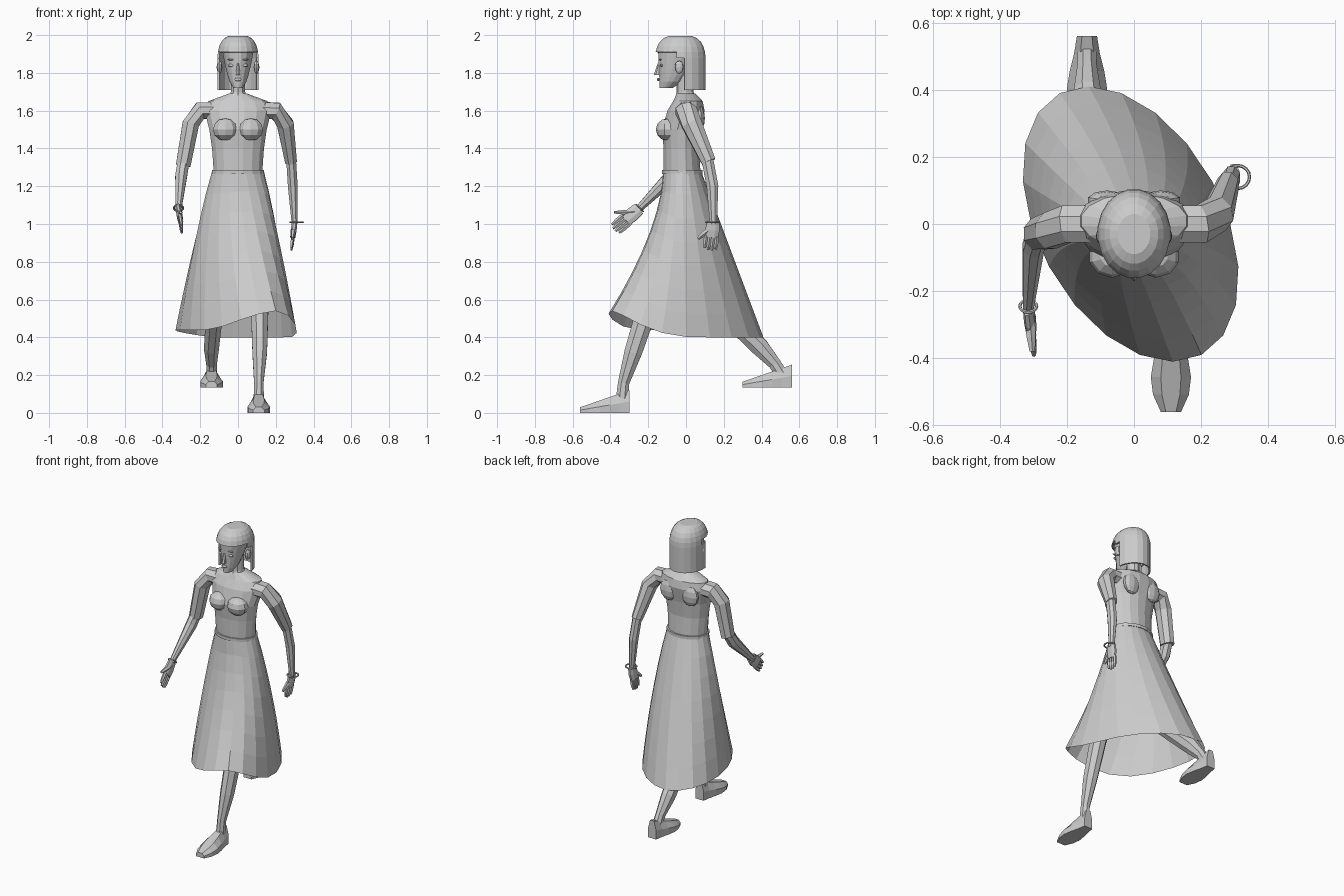
import bpy
import bmesh
from math import sin, cos, pi, tau
from mathutils import Vector

if "Cube" in bpy.data.objects:
    bpy.data.objects.remove(bpy.data.objects["Cube"])

colour = (.6, .6, .6, 1)
grey = bpy.data.materials.new("plain_grey")
grey.use_nodes = True
grey.diffuse_color = colour
grey.node_tree.nodes["Principled BSDF"].inputs["Base Color"].default_value = colour


def finish(name, bm):
    """Turn a bmesh into a grey object."""
    bmesh.ops.recalc_face_normals(bm, faces=bm.faces)
    mesh = bpy.data.meshes.new(name)
    bm.to_mesh(mesh)
    bm.free()
    mesh.materials.append(grey)
    part = bpy.data.objects.new(name, mesh)
    bpy.context.collection.objects.link(part)
    return part


def skin(rings, cap_start=True, cap_end=True):
    """Join equal rings of points into one surface."""
    bm = bmesh.new()
    rows = [[bm.verts.new(point) for point in ring] for ring in rings]
    count = len(rows[0])
    for lower, upper in zip(rows, rows[1:]):
        for i in range(count):
            j = (i + 1) % count
            bm.faces.new((lower[i], lower[j], upper[j], upper[i]))
    if cap_start:
        bm.faces.new(rows[0])
    if cap_end:
        bm.faces.new(rows[-1])
    return bm


def oval(centre, across, along, sides):
    """Ring of points spanned by two radius vectors."""
    angles = [tau * (i + .5) / sides for i in range(sides)]
    return [centre + across * cos(a) + along * sin(a) for a in angles]


def stack(levels, sides=16, **caps):
    """Level ovals given as height, half width, front and back."""
    rings = []
    for height, width, front, back in levels:
        centre = Vector((0, (front + back) / 2, height))
        across, along = Vector((width, 0, 0)), Vector((0, (back - front) / 2, 0))
        rings.append(oval(centre, across, along, sides))
    return skin(rings, **caps)


def limb(name, joints, sides=8, depth=1.2):
    """Tube through joints given as x, y, z and radius."""
    points = [Vector(joint[:3]) for joint in joints]
    rings = []
    for k, point in enumerate(points):
        before, after = points[max(k - 1, 0)], points[min(k + 1, len(points) - 1)]
        heading = (after - before).normalized()
        along = Vector((0, 1, 0))
        along = (along - heading * along.dot(heading)).normalized()
        across = along.cross(heading)
        radius = joints[k][3]
        rings.append(oval(point, across * radius, along * radius * depth, sides))
    finish(name, skin(rings))


def blob(name, location, size):
    """Faceted ellipsoid."""
    bm = bmesh.new()
    bmesh.ops.create_uvsphere(bm, u_segments=10, v_segments=6, radius=1)
    bmesh.ops.scale(bm, vec=size, verts=bm.verts)
    bmesh.ops.translate(bm, vec=location, verts=bm.verts)
    finish(name, bm)


def bracelet(name, location, radius, tilt):
    bpy.ops.mesh.primitive_torus_add(location=location, rotation=(tilt, 0, 0), major_radius=radius,
                                     minor_radius=.005, major_segments=16, minor_segments=6)
    hoop = bpy.context.object
    hoop.name = name
    hoop.data.materials.append(grey)


# Skirt: an oval waist that twists into a slanted, striding hem
def skirt_point(angle, drop):
    fullness = drop ** 1.6 if sin(angle) < 0 else drop
    front_rise = max(0, cos(angle + 1.3)) ** 3
    side_rise = max(0, -cos(angle))
    hem_height = .4 + .14 * front_rise + .04 * side_rise
    width = .137 + .185 * drop ** .9
    depth = .1 + .31 * fullness
    return Vector((width * cos(angle + .4 * drop) - .01 * drop,
                   depth * sin(angle) - .02 * (1 - drop),
                   1.28 + (hem_height - 1.28) * drop))


rows = 7
panels = 20
skirt_rings = [[skirt_point(tau * i / panels, row / rows) for i in range(panels)] for row in range(rows + 1)]
finish("skirt", skin(skirt_rings, cap_start=False, cap_end=False))

# Bodice, waistband and neck
finish("bodice", stack([(1.26, .13, -.12, .08), (1.4, .14, -.12, .07), (1.5, .155, -.13, .08),
                        (1.6, .18, -.1, .1), (1.65, .16, -.07, .09), (1.69, .05, -.05, .05)]))
finish("waistband", stack([(1.265, .14, -.13, .09), (1.285, .14, -.13, .09)]))
finish("neck", stack([(1.65, .06, -.06, .06), (1.7, .04, -.05, .04), (1.8, .04, -.05, .04)], sides=10))


# Head widening from a narrow chin
def head_level(t):
    spread = t ** .6
    return 1.72 + .2 * t, .025 + .06 * spread, -.15 + .01 * (1 - t), .15 * spread - .07


finish("head", stack([head_level(i / 6) for i in range(7)]))
finish("nose", stack([(1.79, .014, -.17, -.13), (1.85, .006, -.15, -.13)], sides=6))
blob("lips", (0, -.147, 1.765), (.02, .007, .009))


# Bob hair: straight sides under a dome, open around the face
def hair_level(height, size):
    return height, .11 * size, -.03 - .135 * size, -.03 + .135 * size


dome = [pi / 12 * i for i in range(6)]
levels = [hair_level(1.71, 1), hair_level(1.8, 1)]
levels += [hair_level(1.88 + .12 * sin(a), cos(a) ** .6) for a in dome]
hair_mesh = stack(levels, sides=20, cap_start=False)
centres = {face: face.calc_center_median() for face in hair_mesh.faces}
opening = [face for face, c in centres.items() if c.z < 1.9 and c.y < -.03]
bmesh.ops.delete(hair_mesh, geom=opening, context='FACES')
hair = finish("hair", hair_mesh)
shell = hair.modifiers.new("thickness", 'SOLIDIFY')
shell.thickness = .01
shell.offset = -1


# Shoes: flat soles, tall at the heel and low at the toe
def shoe(name, x, heel, sole):
    rings = []
    for i in range(6):
        t = i / 5
        width = .03 + .03 * sin(pi * t ** 1.5)
        height = .03 + .09 * (1 - t)
        y = heel - .26 * t
        right_half = [Vector((x + width, y, sole)), Vector((x + width, y, sole + height / 2)),
                      Vector((x + width / 2, y, sole + height))]
        left_half = [Vector((2 * x - p.x, p.y, p.z)) for p in reversed(right_half)]
        rings.append(right_half + left_half)
    finish(name, skin(rings))


shoe("left_shoe", .11, -.3, 0)
shoe("right_shoe", -.14, .56, .135)

# Legs from ankle to hip
limb("left_leg", [(.11, -.34, .06, .03), (.11, -.33, .16, .027), (.115, -.28, .32, .042),
                  (.115, -.2, .57, .05), (.07, 0, 1.1, .07)])
limb("right_leg", [(-.14, .52, .18, .03), (-.14, .47, .26, .03), (-.14, .39, .35, .043),
                   (-.12, .16, .58, .05), (-.07, 0, 1.1, .07)])

# Short sleeves and forearms
limb("left_sleeve", [(.1, 0, 1.6, .05), (.2, 0, 1.6, .05), (.25, .03, 1.53, .048),
                     (.28, .12, 1.33, .034)])
limb("right_sleeve", [(-.1, 0, 1.6, .05), (-.2, 0, 1.6, .05), (-.25, -.02, 1.53, .048),
                      (-.29, -.03, 1.31, .042)])
limb("left_forearm", [(.28, .11, 1.36, .028), (.29, .14, 1.2, .028), (.3, .145, 1, .017)])
limb("right_forearm", [(-.285, -.02, 1.35, .033), (-.3, -.07, 1.26, .034), (-.315, -.25, 1.08, .017)])


# Hands: a flat palm, four fingers and a thumb
def hand(side, wrist, knuckle):
    wrist, knuckle = Vector(wrist), Vector(knuckle)
    reach = knuckle - wrist
    across = reach.cross(Vector((1, 0, 0))).normalized()
    limb(side + "_palm", [(*wrist, .015), (*wrist.lerp(knuckle, .5), .017), (*knuckle, .015)], depth=2.4)
    for finger, name in enumerate(("little", "ring", "middle", "index")):
        offset = finger - 1.5
        base = knuckle + across * offset * .019 - reach * .1
        tip = base + reach * (1 - .1 * abs(offset))
        limb(f"{side}_{name}_finger", [(*base, .01), (*base.lerp(tip, .6), .01), (*tip, .006)], sides=5)
    base = wrist.lerp(knuckle, .3)
    tip = knuckle + across * .07 + reach * .2
    limb(side + "_thumb", [(*base, .014), (*base.lerp(tip, .6), .012), (*tip, .007)], sides=5)


hand("left", (.3, .145, 1.01), (.29, .135, .93))
hand("right", (-.315, -.25, 1.08), (-.305, -.32, 1.02))
bracelet("left_bracelet", (.31, .14, 1.01), .034, 0)
bracelet("right_bracelet", (-.315, -.245, 1.085), .025, -pi / 4)

# Paired features
for side, s in (("left", 1), ("right", -1)):
    blob(side + "_bust", (s * .066, -.095, 1.5), (.07, .065, .06))
    blob(side + "_shoulder_blade", (s * .08, .07, 1.56), (.06, .03, .07))
    blob(side + "_eye", (s * .036, -.13, 1.84), (.018, .008, .008))
    blob(side + "_brow", (s * .037, -.135, 1.87), (.02, .007, .004))
    blob(side + "_ear", (s * .098, -.036, 1.83), (.016, .024, .035))
